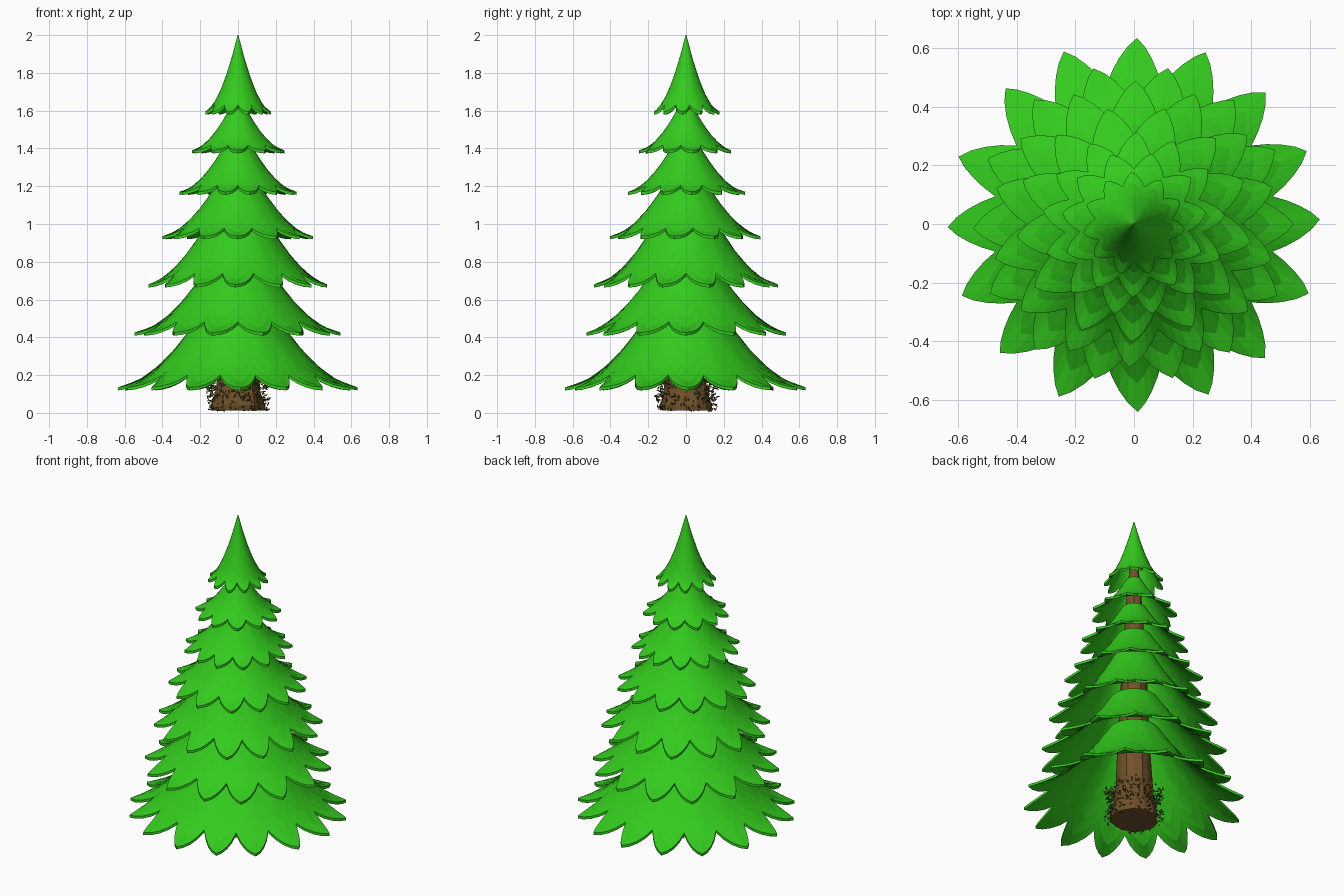
import bpy, bmesh, math, random
from mathutils import Vector

if "Cube" in bpy.data.objects:
    bpy.data.objects.remove(bpy.data.objects["Cube"])

random.seed(4)


def material(name, rgb):
    m = bpy.data.materials.new(name)
    m.diffuse_color = (*rgb, 1)
    m.use_nodes = True
    m.node_tree.nodes["Principled BSDF"].inputs["Base Color"].default_value = m.diffuse_color
    return m


GREEN = material("needle green", (0.033, 0.60, 0.012))
BROWN = material("bark brown", (0.165, 0.082, 0.023))
OLIVE = material("dark undergrowth", (0.065, 0.10, 0.018))


def finish(name, bm, *mats):
    me = bpy.data.meshes.new(name)
    bm.to_mesh(me)
    bm.free()
    for m in mats:
        me.materials.append(m)
    ob = bpy.data.objects.new(name, me)
    bpy.context.collection.objects.link(ob)
    return ob


def skin(bm, rings):
    for a, b in zip(rings, rings[1:]):
        n = len(a)
        for i in range(n):
            j = (i + 1) % n
            bm.faces.new((a[i], b[i], b[j], a[j]))


# Branch tier: flared skirt whose hem is cut into pointed petals
def tier(name, r_top, z_top, r_tip, z_tip, petals, phase):
    seg, steps, thick = 8, 5, 0.016
    hem = []
    for p in range(petals):
        twist = random.uniform(-0.08, 0.08)
        length = random.uniform(0.985, 1.0)
        for s in range(seg):
            t = 2 * s / seg - 1
            cut = 0.75 + (length - 0.75) * (1 - abs(t) ** 1.2)
            a = (p + phase + t / 2 + twist * (1 - abs(t))) * math.tau / petals
            hem.append((a + math.pi / 2, r_tip * cut))

    def ring(k, drop):
        out = []
        for a, r_hem in hem:
            r = r_top + (r_hem - r_top) * k / steps
            u = min(1, (r - r_top) / (r_tip - r_top))
            z = z_tip + (z_top - z_tip) * (1 - u) ** 1.75 - drop
            out.append(bm.verts.new((r * math.cos(a), r * math.sin(a), z)))
        return out

    bm = bmesh.new()
    rings = [ring(k, 0) for k in range(steps + 1)]
    rings += [ring(k, thick) for k in range(steps, -1, -1)]
    skin(bm, rings)
    finish(name, bm, GREEN)


TIERS = [  # top radius, top z, tip radius, tip z, petals
    (0.15, 0.60, 0.642, 0.135, 16),
    (0.14, 0.81, 0.549, 0.425, 14),
    (0.12, 1.09, 0.490, 0.680, 14),
    (0.10, 1.235, 0.407, 0.935, 13),
    (0.07, 1.42, 0.316, 1.170, 13),
    (0.045, 1.61, 0.250, 1.390, 11),
    (0.002, 2.00, 0.177, 1.595, 11),
]
for i, spec in enumerate(TIERS):
    tier(f"branch_tier_{i + 1}", *spec, 0.5 * (i % 2))

# Trunk: tapered, slightly uneven, flared foot
bm = bmesh.new()
rings = []
for r, z in [(0.135, 0.012), (0.138, 0.04), (0.118, 0.12), (0.105, 0.25), (0.095, 0.55),
             (0.075, 0.95), (0.055, 1.32), (0.042, 1.5), (0.02, 1.75)]:
    ring = []
    for i in range(14):
        a = i * math.tau / 14
        q = r * random.uniform(0.94, 1.06)
        ring.append(bm.verts.new((q * math.cos(a), q * math.sin(a), z)))
    rings.append(ring)
skin(bm, rings)
bm.faces.new(rings[0])
bm.faces.new(rings[-1])
bmesh.ops.recalc_face_normals(bm, faces=bm.faces)
finish("trunk", bm, BROWN)

# Undergrowth: tiny leaf flakes clinging around the trunk foot
bm = bmesh.new()
for i in range(600):
    a = random.uniform(0, math.tau)
    r = 0.11 + 0.06 * random.random()
    c = Vector((r * math.cos(a), r * math.sin(a), random.uniform(0.012, 0.22)))
    d = Vector([random.gauss(0, 1) for _ in range(3)]).normalized()
    w = d.orthogonal().normalized() * 0.006
    d *= 0.013
    pts = [c - d, c + w, c + d, c - w]
    f = bm.faces.new([bm.verts.new((p.x, p.y, max(p.z, 0))) for p in pts])
    f.material_index = 1 if i % 3 == 0 else 0
finish("undergrowth_leaves", bm, OLIVE, BROWN)
